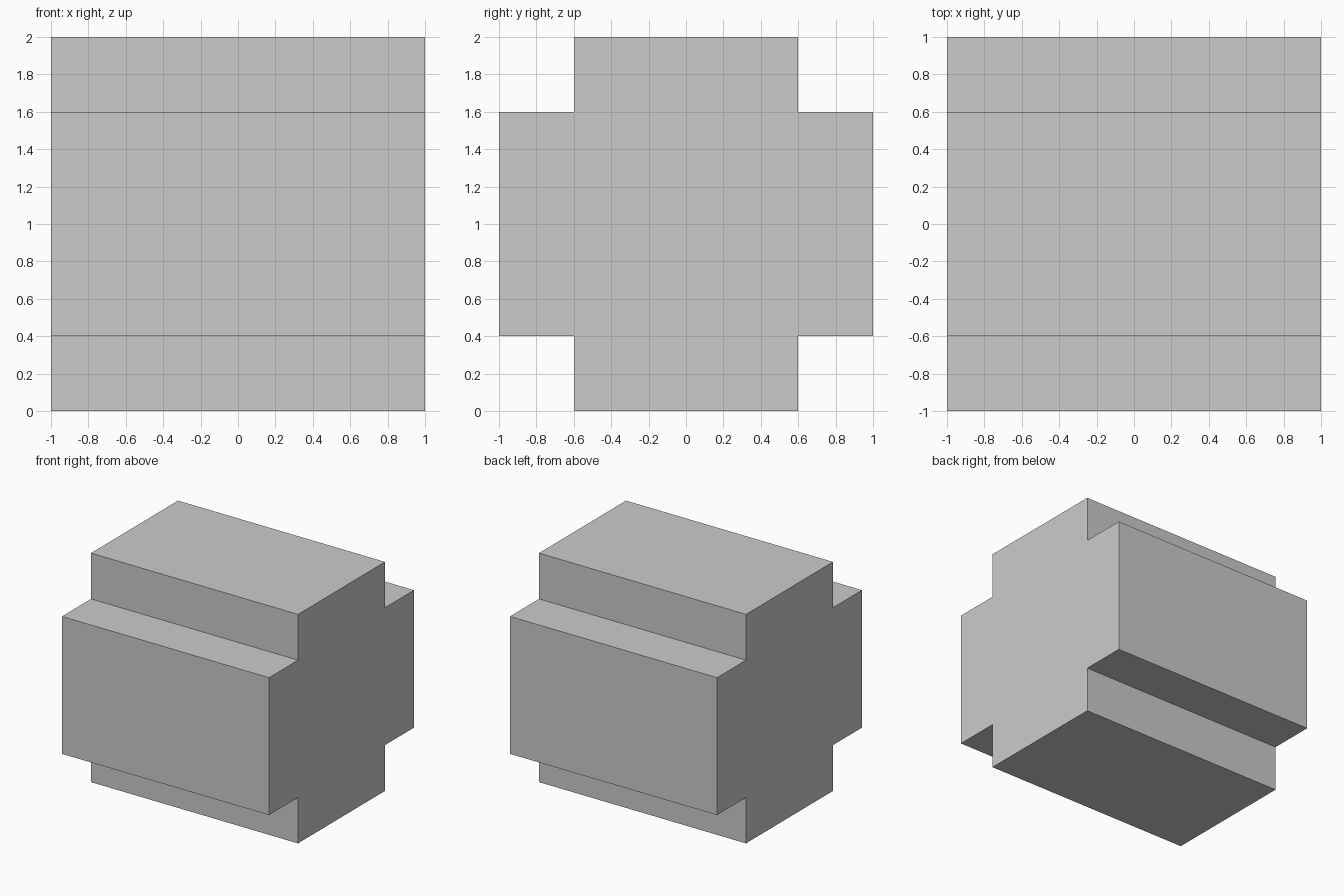
import bpy
import bmesh

if "Cube" in bpy.data.objects:
    bpy.data.objects.remove(bpy.data.objects["Cube"])

HALF = 1.0    # half of the overall size
STEP = 0.6    # half width of each arm of the cross

# Plus-shaped profile in (y, z), mirrored quarter by quarter
profile = []
for sy, sz in ((1, 1), (-1, 1), (-1, -1), (1, -1)):
    corner = [(HALF, STEP), (STEP, STEP), (STEP, HALF)]
    if sy * sz < 0:
        corner.reverse()
    profile += [(sy * y, 1 + sz * z) for y, z in corner]

# Extrude the profile along x
bm = bmesh.new()
face = bm.faces.new([bm.verts.new((-HALF, y, z)) for y, z in profile])
extruded = bmesh.ops.extrude_face_region(bm, geom=[face], use_keep_orig=True)
verts = [g for g in extruded["geom"] if isinstance(g, bmesh.types.BMVert)]
bmesh.ops.translate(bm, verts=verts, vec=(2 * HALF, 0, 0))
bmesh.ops.recalc_face_normals(bm, faces=bm.faces)

mesh = bpy.data.meshes.new("cross_block")
bm.to_mesh(mesh)
bm.free()
block = bpy.data.objects.new("cross_block", mesh)
bpy.context.collection.objects.link(block)
